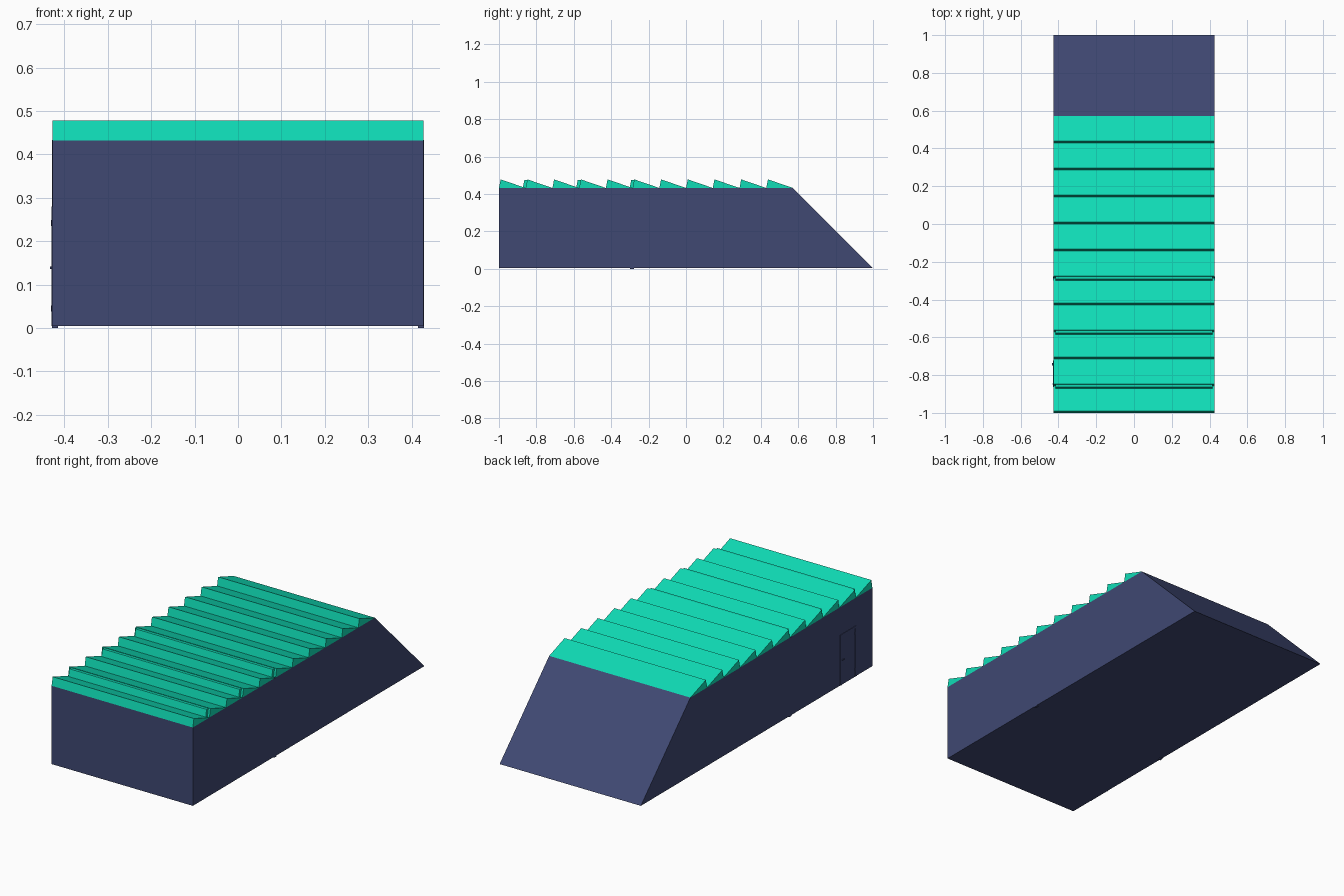
import bpy

if "Cube" in bpy.data.objects:
    bpy.data.objects.remove(bpy.data.objects["Cube"])

W = 0.427            # half width
EAVE, RIDGE = 0.432, 0.478
TEETH, ROOF_END = 11, 0.572
PITCH = (ROOF_END + 1) / TEETH


def material(name, color):
    m = bpy.data.materials.new(name)
    m.diffuse_color = (*color, 1)
    m.use_nodes = True
    m.node_tree.nodes["Principled BSDF"].inputs["Base Color"].default_value = m.diffuse_color
    return m


NAVY = material("navy", (0.05, 0.065, 0.17))
TEAL = material("teal", (0.005, 0.72, 0.47))


def extrude_x(name, profile, x0, x1, mat):
    """Solid from a counter-clockwise (y, z) profile spanning x0 to x1."""
    n = len(profile)
    verts = [(x, y, z) for x in (x0, x1) for y, z in profile]
    faces = [tuple(reversed(range(n))), tuple(range(n, 2 * n))]
    faces += [(i, (i + 1) % n, n + (i + 1) % n, n + i) for i in range(n)]
    mesh = bpy.data.meshes.new(name)
    mesh.from_pydata(verts, [], faces)
    mesh.materials.append(mat)
    ob = bpy.data.objects.new(name, mesh)
    bpy.context.collection.objects.link(ob)
    return ob


def box(name, x, y, z, mat):
    return extrude_x(name, [(y[0], z[0]), (y[1], z[0]), (y[1], z[1]), (y[0], z[1])],
                     x[0], x[1], mat)


# Hall with sloped back
extrude_x("hall", [(-1, 0.004), (1, 0.004), (ROOF_END, EAVE), (-1, EAVE)], -W, W, NAVY)

# Sawtooth roof
for i in range(TEETH):
    y = -1 + i * PITCH
    extrude_x("roof_tooth", [(y, EAVE), (y + PITCH, EAVE), (y + 0.009, RIDGE)], -W, W, TEAL)

# Raised window strips in front of some teeth
for i in (1, 3, 5):
    y = -1 + i * PITCH
    extrude_x("roof_window", [(y - 0.016, EAVE), (y + 0.006, EAVE),
                              (y + 0.008, RIDGE - 0.002), (y - 0.007, RIDGE - 0.002)],
              -0.415, 0.415, TEAL)

# Side wall columns
for s in (-1, 1):
    xs = sorted((s * 0.415, s * (W + 0.0015)))
    box("wall_column", xs, (-0.299, -0.279), (0, EAVE + 0.001), NAVY)

# Door on the left wall: frame, leaf, hinges and handle
Y0, Y1, TOP, T = -0.862, -0.722, 0.28, 0.012
FX = (-W - 0.0025, -W + 0.005)
box("door_jamb", FX, (Y0, Y0 + T), (0.004, TOP), NAVY)
box("door_jamb", FX, (Y1 - T, Y1), (0.004, TOP), NAVY)
box("door_lintel", FX, (Y0 + T, Y1 - T), (TOP - T, TOP), NAVY)
box("door_leaf", (-W - 0.001, -W + 0.005), (Y0 + T, Y1 - T), (0.004, TOP - T), NAVY)
for z in (0.045, 0.242):
    box("door_hinge", (-W - 0.0035, -W), (Y0 + T, Y0 + T + 0.005), (z - 0.007, z + 0.007), NAVY)
box("door_handle", (-W - 0.006, -W), (Y1 - T - 0.016, Y1 - T - 0.003), (0.136, 0.141), NAVY)
